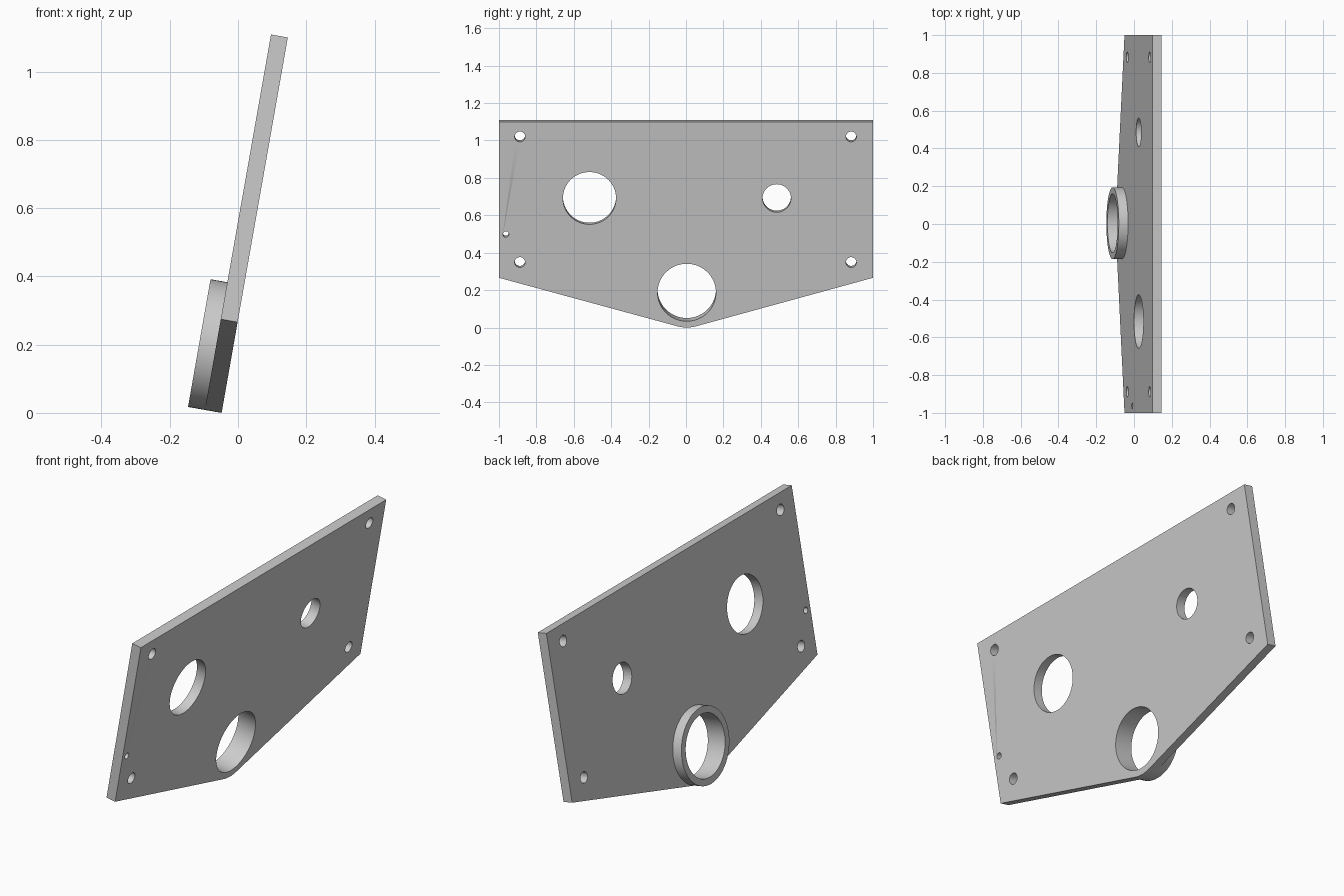
import bpy, bmesh, math
from mathutils import Matrix, Vector

cube = bpy.data.objects.get("Cube")
if cube:
    bpy.data.objects.remove(cube, do_unlink=True)

TILT = math.radians(10)
THICK = 0.05
HEIGHT = 1.117
SHOULDER = 0.27          # height of the lower side corners
BOSS = (0.004, 0.19)     # centre of the collar and its bore
BOSS_R, BORE_R = 0.19, 0.156

# Plate frame: local x runs along the plate, y up its slope, z out of its face
across = Vector((0, 1, 0))
up = Vector((math.sin(TILT), 0, math.cos(TILT)))
frame = Matrix((across, up, across.cross(up))).transposed().to_4x4()
frame.translation = (-0.048, 0, 0)

grey = bpy.data.materials.new("plain_grey")
grey.use_nodes = True
colour = (0.6, 0.6, 0.6, 1)
grey.diffuse_color = colour
grey.node_tree.nodes["Principled BSDF"].inputs["Base Color"].default_value = colour


def arc(centre, radius, start=0, end=360, count=64):
    """Points along an arc, angles in degrees; a full circle is left open."""
    steps = count if end - start == 360 else count - 1
    angles = [math.radians(start + (end - start) * i / steps) for i in range(count)]
    return [(centre[0] + radius * math.cos(a), centre[1] + radius * math.sin(a))
            for a in angles]


def slab(name, loops, back, front):
    """Extrude an outline with holes between two depths of the plate frame."""
    curve = bpy.data.curves.new(name + "_profile", "CURVE")
    curve.dimensions = "2D"
    curve.fill_mode = "BOTH"
    curve.extrude = (front - back) / 2
    for loop in loops:
        spline = curve.splines.new("POLY")
        spline.points.add(len(loop) - 1)
        for point, (u, v) in zip(spline.points, loop):
            point.co = (u, v, 0, 1)
        spline.use_cyclic_u = True
    helper = bpy.data.objects.new(name + "_profile", curve)
    bpy.context.collection.objects.link(helper)
    bpy.context.view_layer.update()
    graph = bpy.context.evaluated_depsgraph_get()
    mesh = bpy.data.meshes.new_from_object(helper.evaluated_get(graph))
    bpy.data.objects.remove(helper, do_unlink=True)
    bpy.data.curves.remove(curve)

    # Weld the caps to the walls and stand the slab in place
    bm = bmesh.new()
    bm.from_mesh(mesh)
    bmesh.ops.remove_doubles(bm, verts=bm.verts, dist=1e-5)
    bmesh.ops.recalc_face_normals(bm, faces=bm.faces)
    shift = Matrix.Translation((0, 0, (back + front) / 2))
    bmesh.ops.transform(bm, matrix=frame @ shift, verts=bm.verts)
    bm.to_mesh(mesh)
    bm.free()
    mesh.name = name
    mesh.materials.clear()
    mesh.materials.append(grey)
    obj = bpy.data.objects.new(name, mesh)
    bpy.context.collection.objects.link(obj)
    bpy.ops.object.select_all(action="DESELECT")
    obj.select_set(True)
    bpy.context.view_layer.objects.active = obj
    bpy.ops.object.shade_smooth_by_angle(angle=math.radians(30))
    return obj


# Plate outline: sloping lower edges run tangent into the rounded tip
slope = math.degrees(math.asin(BOSS_R) + math.atan(BOSS[1] - SHOULDER))
slope = math.degrees(math.asin(BOSS_R)) + math.degrees(math.atan(SHOULDER - BOSS[1]))
tip = arc(BOSS, BOSS_R, -90 - slope, -90 + slope, 16)
outline = [(-1, HEIGHT), (-1, SHOULDER)] + tip + [(1, SHOULDER), (1, HEIGHT)]

# Bore, two large openings, locating pin hole and four corner bolt holes
holes = [arc(BOSS, BORE_R),
         arc((-0.516, 0.702), 0.142),
         arc((0.485, 0.702), 0.076, count=48),
         arc((-0.963, 0.506), 0.016, count=24)]
for u in (-0.888, 0.883):
    for v in (0.354, 1.036):
        holes.append(arc((u, v), 0.028, count=32))

slab("mounting_plate", [outline] + holes, -THICK, 0)

# Raised collar around the bore
slab("bore_collar", [arc(BOSS, BOSS_R), arc(BOSS, BORE_R)], -2 * THICK, -THICK)
